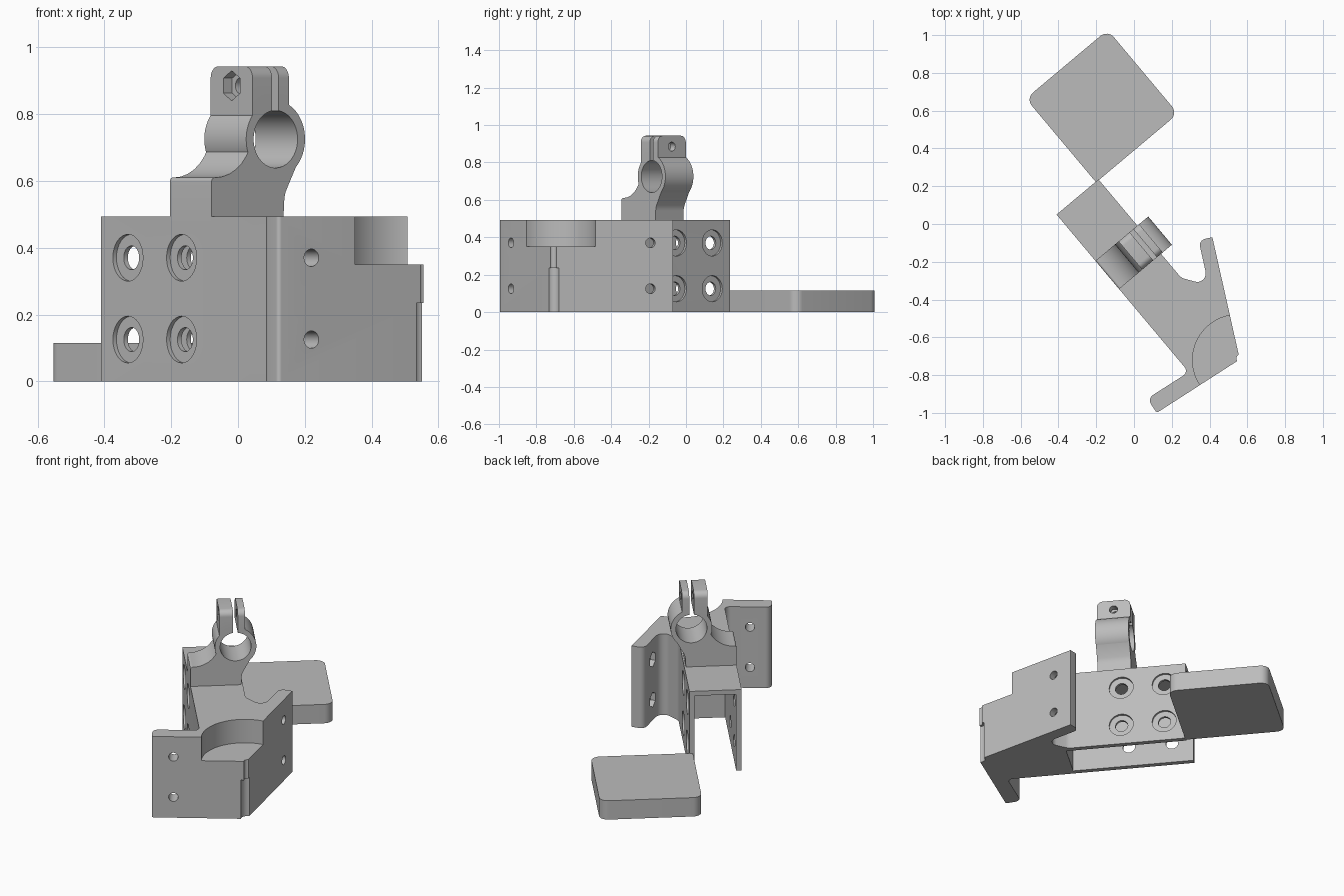
import bpy, bmesh, math
from mathutils import Matrix, Vector

old = bpy.data.objects.get("Cube")
if old:
    bpy.data.objects.remove(old)

grey = bpy.data.materials.new("mid_grey")
grey.use_nodes = True
grey.diffuse_color = (0.5, 0.5, 0.5, 1)
grey.node_tree.nodes["Principled BSDF"].inputs["Base Color"].default_value = (0.5, 0.5, 0.5, 1)

# Channel frame: x runs along the channel, y across it
CHANNEL = Matrix.Translation((-0.41, 0.05, 0)) @ Matrix.Rotation(math.radians(-50), 4, 'Z')
WORLD = Matrix.Identity(4)
ALONG = CHANNEL.to_3x3() @ Vector((1, 0, 0))
ACROSS = CHANNEL.to_3x3() @ Vector((0, 1, 0))
UP = Vector((0, 0, 1))


def rounded(corners, steps=8):
    """Fillet every corner given as (x, y, radius)."""
    out = []
    for i, c in enumerate(corners):
        p = Vector(c[:2])
        r = c[2] if len(c) > 2 else 0
        if not r:
            out.append(p)
            continue
        d0 = (Vector(corners[i - 1][:2]) - p).normalized()
        d1 = (Vector(corners[(i + 1) % len(corners)][:2]) - p).normalized()
        half = d0.angle(d1) / 2
        mid = p + (d0 + d1).normalized() * (r / math.sin(half))
        start = p + d0 * (r / math.tan(half)) - mid
        end = p + d1 * (r / math.tan(half)) - mid
        sweep = math.atan2(start.x * end.y - start.y * end.x, start.dot(end))
        for k in range(steps + 1):
            out.append(mid + Matrix.Rotation(sweep * k / steps, 2) @ start)
    return out


def finish(name, bm, matrix):
    bmesh.ops.recalc_face_normals(bm, faces=bm.faces)
    bm.transform(matrix)
    mesh = bpy.data.meshes.new(name)
    bm.to_mesh(mesh)
    bm.free()
    mesh.materials.append(grey)
    ob = bpy.data.objects.new(name, mesh)
    bpy.context.collection.objects.link(ob)
    return ob


def prism(name, corners, lo, hi, axis='Z', matrix=CHANNEL):
    """Extrude a filleted outline from lo to hi along an axis."""
    place = {'X': lambda p, t: (t, p.x, p.y),
             'Y': lambda p, t: (p.x, t, p.y),
             'Z': lambda p, t: (p.x, p.y, t)}[axis]
    pts = rounded(corners)
    bm = bmesh.new()
    low = [bm.verts.new(place(p, lo)) for p in pts]
    high = [bm.verts.new(place(p, hi)) for p in pts]
    bm.faces.new(low)
    bm.faces.new(high)
    n = len(pts)
    for i in range(n):
        j = (i + 1) % n
        bm.faces.new((low[i], low[j], high[j], high[i]))
    return finish(name, bm, matrix)


def block(name, a0, a1, b0, b1, z0, z1):
    return prism(name, [(a0, b0), (a1, b0), (a1, b1), (a0, b1)], z0, z1)


def rod(name, centre, axis, radius, length, sides=32):
    bm = bmesh.new()
    bmesh.ops.create_cone(bm, cap_ends=True, segments=sides, radius1=radius,
                          radius2=radius, depth=length)
    turn = Vector(axis).to_track_quat('Z', 'Y').to_matrix().to_4x4()
    return finish(name, bm, Matrix.Translation(centre) @ turn)


def combine(target, tool, operation='DIFFERENCE'):
    mod = target.modifiers.new("cut", 'BOOLEAN')
    mod.operation = operation
    mod.solver = 'EXACT'
    mod.object = tool
    bpy.context.view_layer.objects.active = target
    bpy.ops.object.modifier_apply(modifier=mod.name)
    bpy.data.objects.remove(tool)


# Main bracket body with its two angled flanges
body = prism("bracket_body", [
    (-0.41, 0.05), (0.29, -0.784, 0.03), (0.071, -0.924, 0.035), (0.12, -1.0, 0.012),
    (0.56, -0.717), (0.415, -0.07), (0.342, -0.086, 0.035), (0.395, -0.325, 0.045),
    (0.25, -0.285, 0.06), (-0.188, 0.236)], 0, 0.493, 'Z', WORLD)

# Open channel under a thin roof
combine(body, block("channel_cutter", -0.1, 0.7, 0.03, 0.26, -0.1, 0.465))

# Counterbored holes in the channel walls and plain holes in the flanges
front_axis = Vector((0.54, -0.8415, 0))
side_axis = Vector((0.976, 0.219, 0))
for z in (0.37, 0.125):
    for a in (0.125, 0.375):
        combine(body, rod("wall_hole", CHANNEL @ Vector((a, 0.145, z)), ACROSS, 0.036, 0.5))
        for b in (0, 0.29):
            combine(body, rod("counterbore", CHANNEL @ Vector((a, b, z)), ACROSS, 0.07, 0.028))
    combine(body, rod("front_hole", Vector((0.22, -0.936, z)), front_axis, 0.026, 0.3))
    side = Vector((0.442, -0.19, z))
    combine(body, rod("side_hole", side, side_axis, 0.026, 0.24))
    combine(body, rod("nut_pocket", side - side_axis * 0.09, side_axis, 0.045, 0.09, 6))

# Round seat at the flange corner and the stepped groove below it
combine(body, rod("seat_cutter", (0.55, -0.72, 0.45), UP, 0.24, 0.2, 96))
combine(body, rod("groove_cutter", (0.562, -0.712, 0.1), UP, 0.035, 0.27))
combine(body, rod("thin_groove_cutter", (0.562, -0.712, 0.3), UP, 0.02, 0.3))

# Clamp arm on top: curved foot, ring and two jaws
arm = prism("clamp_arm", [
    (0, 0.48), (0, 0.61, 0.012), (0.16, 0.61, 0.145), (0.16, 0.8), (0.3, 0.8),
    (0.345, 0.67), (0.285, 0.56, 0.08), (0.28, 0.48)], 0.32, 0.515, 'X')
ring_centre = CHANNEL @ Vector((0.4175, 0.25, 0.725))
combine(arm, rod("ring", ring_centre, ALONG, 0.115, 0.195, 64), 'UNION')
combine(arm, prism("jaws", [
    (0.32, 0.75), (0.515, 0.75), (0.515, 0.943, 0.035), (0.32, 0.943, 0.035)],
    0.16, 0.302, 'Y'), 'UNION')
combine(arm, rod("bore", ring_centre, ALONG, 0.086, 0.4, 64))
combine(arm, block("slit", 0.2, 0.6, 0.236, 0.262, 0.74, 1.1))
combine(arm, rod("bolt_hole", CHANNEL @ Vector((0.4175, 0.25, 0.885)), ACROSS, 0.024, 0.4))
combine(arm, rod("nut_pocket", CHANNEL @ Vector((0.4175, 0.16, 0.885)), ACROSS, 0.045, 0.07, 6))

# Flat rounded foot plate at the back
plate = prism("foot_plate", [
    (-0.575, 0.27, 0.05), (0.004, 0.27), (0.004, 0.836, 0.05), (-0.575, 0.836, 0.05)], 0, 0.115)

bpy.ops.object.select_all(action='DESELECT')
for ob in (body, arm, plate):
    ob.select_set(True)
bpy.context.view_layer.objects.active = body
bpy.ops.object.shade_smooth_by_angle(angle=math.radians(30))
